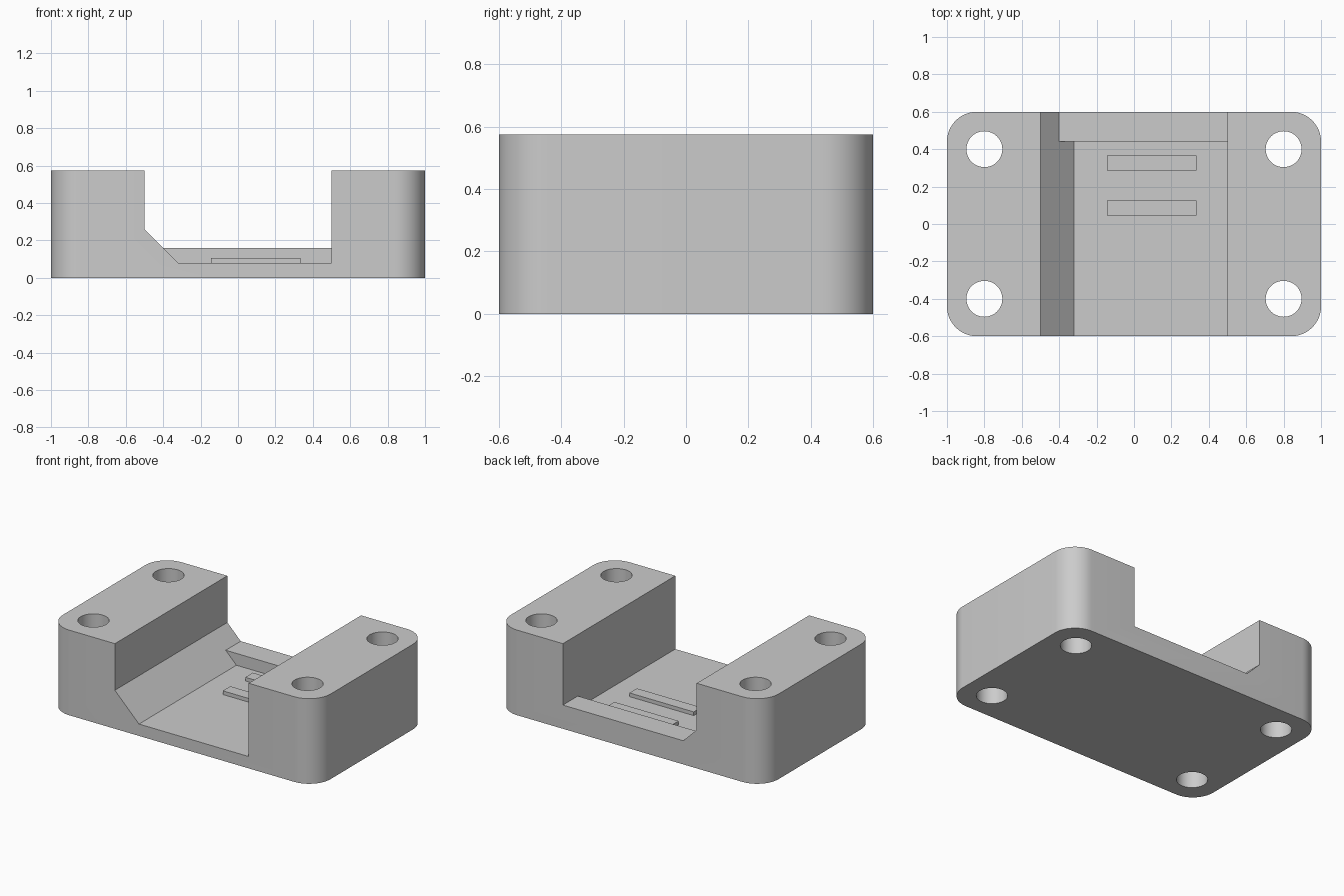
import bpy, bmesh
from math import cos, sin, pi

if "Cube" in bpy.data.objects:
    bpy.data.objects.remove(bpy.data.objects["Cube"], do_unlink=True)

grey = bpy.data.materials.new("light grey")
grey.use_nodes = True
colour = (0.6, 0.6, 0.6, 1)
grey.diffuse_color = colour
grey.node_tree.nodes["Principled BSDF"].inputs["Base Color"].default_value = colour

HX, HY, H = 1.0, 0.6, 0.575
FLOOR, LIP, LIP_Y = 0.08, 0.16, 0.44


def prism(name, points, offset):
    """Extrude a closed outline along an offset vector."""
    bm = bmesh.new()
    face = bm.faces.new([bm.verts.new(p) for p in points])
    new = bmesh.ops.extrude_face_region(bm, geom=[face])["geom"]
    bmesh.ops.translate(bm, vec=offset, verts=[v for v in new if isinstance(v, bmesh.types.BMVert)])
    bmesh.ops.recalc_face_normals(bm, faces=bm.faces)
    mesh = bpy.data.meshes.new(name)
    bm.to_mesh(mesh)
    bm.free()
    obj = bpy.data.objects.new(name, mesh)
    bpy.context.collection.objects.link(obj)
    mesh.materials.append(grey)
    return obj


def arc(cx, cy, z, r, start, sweep, n):
    return [(cx + r * cos(start + sweep * i / n), cy + r * sin(start + sweep * i / n), z)
            for i in range(n + 1)]


def select(obj):
    bpy.ops.object.select_all(action="DESELECT")
    obj.select_set(True)
    bpy.context.view_layer.objects.active = obj


def cut(obj, cutter):
    cutter.hide_render = True
    mod = obj.modifiers.new("cut", "BOOLEAN")
    mod.operation, mod.solver, mod.object = "DIFFERENCE", "EXACT", cutter
    select(obj)
    bpy.ops.object.modifier_apply(modifier=mod.name)
    bpy.data.objects.remove(cutter, do_unlink=True)


# Rounded block
R = 0.16
outline = []
for i, (sx, sy) in enumerate([(1, 1), (-1, 1), (-1, -1), (1, -1)]):
    outline += arc(sx * (HX - R), sy * (HY - R), 0, R, i * pi / 2, pi / 2, 12)
body = prism("body", outline, (0, 0, H))

# Channel with a chamfered side, shallower at the back to leave a lip
def channel(floor, y0, y1):
    knee = 0.26
    profile = [(-0.5, 1), (-0.5, knee), (-0.5 + knee - floor, floor), (0.5, floor), (0.5, 1)]
    return prism("channel_cutter", [(x, y0, z) for x, z in profile], (0, y1 - y0, 0))

cut(body, channel(FLOOR, -1, LIP_Y))
cut(body, channel(LIP, LIP_Y, 1))

# Corner bolt holes
for sx in (-1, 1):
    for sy in (-1, 1):
        circle = arc(sx * 0.8, sy * 0.4, -0.1, 0.096, 0, 2 * pi, 48)[:-1]
        cut(body, prism("hole_cutter", circle, (0, 0, 1)))

select(body)
bpy.ops.object.shade_smooth_by_angle(angle=pi / 6)

# Two raised ribs on the channel floor
for name, y in (("front_rib", 0.085), ("back_rib", 0.325)):
    x0, x1, d = -0.145, 0.335, 0.04
    base = [(x0, y - d, FLOOR), (x1, y - d, FLOOR), (x1, y + d, FLOOR), (x0, y + d, FLOOR)]
    prism(name, base, (0, 0, 0.025))
